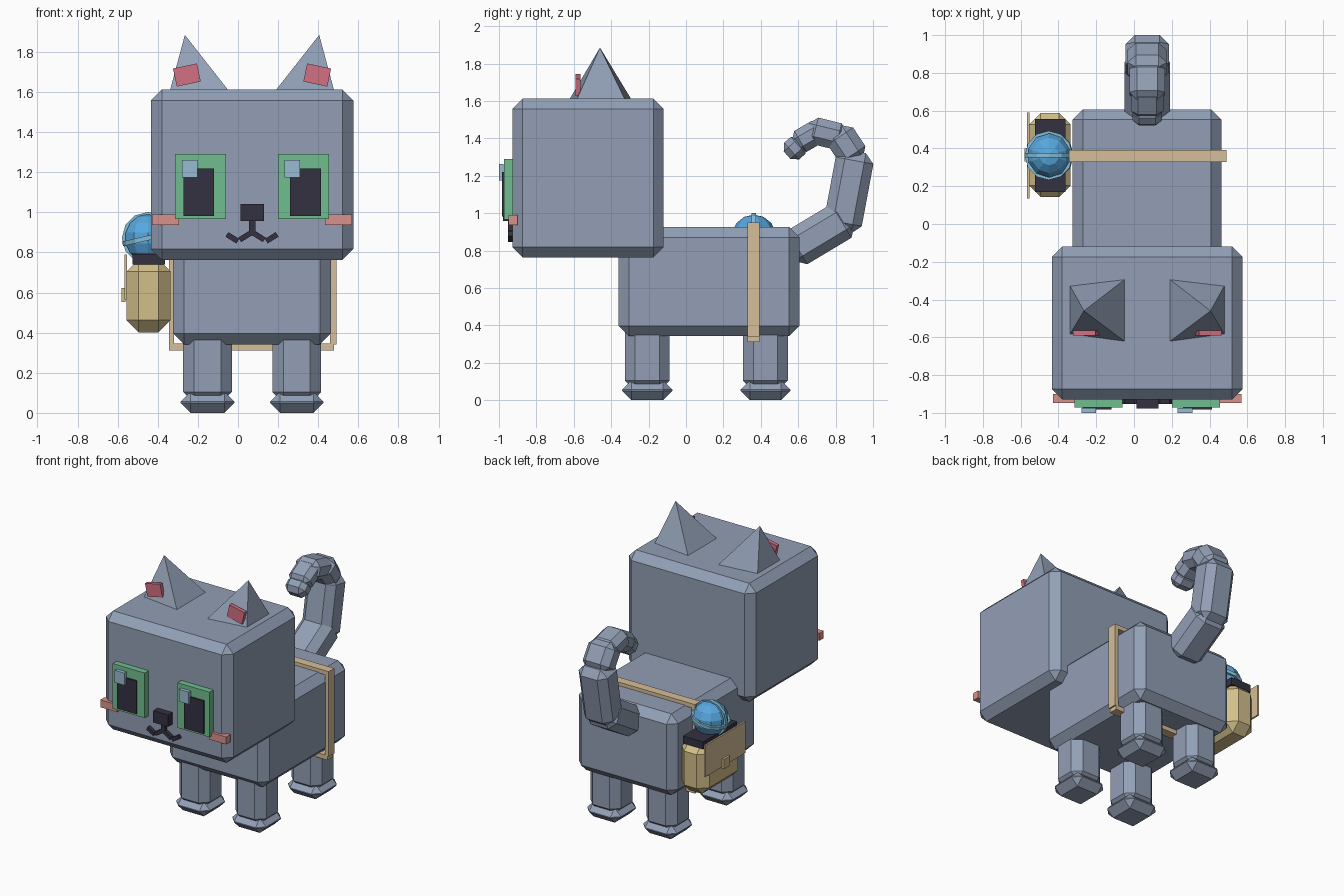
import bpy, bmesh, math
from mathutils import Matrix, Vector

if "Cube" in bpy.data.objects:
    bpy.data.objects.remove(bpy.data.objects["Cube"])


def material(name, r, g, b):
    lin = [((c / 255 + 0.055) / 1.055) ** 2.4 for c in (r, g, b)]
    m = bpy.data.materials.new(name)
    m.diffuse_color = (*lin, 1)
    m.use_nodes = True
    m.node_tree.nodes["Principled BSDF"].inputs["Base Color"].default_value = m.diffuse_color
    return m


GREY = material("blue_grey_fur", 146, 159, 181)
GREEN = material("eye_green", 112, 190, 142)
DARK = material("dark_charcoal", 52, 49, 64)
SHINE = material("pale_blue", 152, 188, 212)
EAR = material("ear_pink", 210, 112, 130)
CHEEK = material("cheek_pink", 217, 146, 140)
TAN = material("strap_tan", 214, 190, 152)
KHAKI = material("bag_khaki", 210, 191, 138)
BLUE = material("orb_blue", 88, 168, 224)
RING = material("ring_blue", 135, 190, 215)
MID = 0.07  # symmetry plane of the animal


def finish(name, bm, mat, matrix=None):
    if matrix:
        bm.transform(matrix)
    bmesh.ops.recalc_face_normals(bm, faces=bm.faces[:])
    me = bpy.data.meshes.new(name)
    bm.to_mesh(me)
    bm.free()
    me.materials.append(mat)
    ob = bpy.data.objects.new(name, me)
    bpy.context.collection.objects.link(ob)
    return ob


def block(name, size, matrix, mat, bevel=0):
    """Box with an optional single flat chamfer."""
    bm = bmesh.new()
    bmesh.ops.create_cube(bm, size=1)
    bmesh.ops.scale(bm, vec=size, verts=bm.verts[:])
    if bevel:
        bmesh.ops.bevel(bm, geom=bm.edges[:], offset=bevel, segments=1,
                        profile=0.5, affect='EDGES', clamp_overlap=True)
    return finish(name, bm, mat, matrix)


def span(name, x, y, z, mat, bevel=0):
    """Box given by its range on each axis."""
    lo, hi = Vector((x[0], y[0], z[0])), Vector((x[1], y[1], z[1]))
    return block(name, hi - lo, Matrix.Translation((lo + hi) / 2), mat, bevel)


# Head and body
span("head", (-0.435, 0.575), (-0.928, -0.12), (0.763, 1.613), GREY, 0.055)
span("body", (-0.325, 0.463), (-0.36, 0.607), (0.342, 0.925), GREY, 0.055)

# Legs and feet
for side, x in (("left", -0.152), ("right", 0.293)):
    for end, y in (("front", -0.207), ("back", 0.425)):
        span(f"{end}_{side}_leg", (x - 0.122, x + 0.122), (y - 0.12, y + 0.12),
             (0.05, 0.42), GREY, 0.055)
        span(f"{end}_{side}_foot", (x - 0.134, x + 0.134), (y - 0.134, y + 0.134),
             (0, 0.106), GREY, 0.05)

for s, side in ((-1, "left"), (1, "right")):
    # Ear: leaning four-sided pyramid
    bm = bmesh.new()
    base = [bm.verts.new((MID + s * x, y, 1.605)) for x, y in
            ((0.115, -0.29), (0.115, -0.625), (0.41, -0.585), (0.41, -0.325))]
    tip = bm.verts.new((MID + s * 0.335, -0.46, 1.885))
    bm.faces.new(base)
    for i in range(4):
        bm.faces.new((base[i], base[(i + 1) % 4], tip))
    finish(f"{side}_ear", bm, GREY)
    block(f"{side}_inner_ear", (0.122, 0.027, 0.092),
          Matrix.Translation((MID + s * 0.325, -0.578, 1.685))
          @ Matrix.Rotation(s * math.radians(12), 4, 'Y'), EAR)
    # Eye, pupil, highlight
    c = MID + s * 0.257
    span(f"{side}_eye", (c - 0.127, c + 0.127), (-0.972, -0.92), (0.967, 1.29), GREEN)
    c = MID + s * 0.266
    span(f"{side}_pupil", (c - 0.077, c + 0.077), (-0.983, -0.96), (0.983, 1.22), DARK)
    c = MID + s * 0.255 + (0.074 if s < 0 else 0) - 0.055 - (0.074 if s < 0 else 0)
    span(f"{side}_eye_shine", (c - 0.039, c + 0.039), (-1.0, -0.975), (1.174, 1.262), SHINE)
    # Cheek
    c = MID + s * 0.432
    span(f"{side}_cheek", (c - 0.067, c + 0.067), (-0.948, -0.9), (0.937, 0.99), CHEEK)
    # Two short strokes of the mouth on each side
    for part, dx, z, tilt in (("inner", 0.034, 0.88, 32), ("outer", 0.098, 0.873, -32)):
        block(f"{side}_{part}_mouth", (0.064, 0.03, 0.027),
              Matrix.Translation((MID + s * dx, -0.937, z))
              @ Matrix.Rotation(s * math.radians(tilt), 4, 'Y'), DARK)

# Nose and mouth stem
span("nose", (0.012, 0.13), (-0.978, -0.92), (0.957, 1.042), DARK)
span("mouth_stem", (0.055, 0.088), (-0.952, -0.92), (0.885, 0.965), DARK)

# Tail: chamfered segments following a hook in the yz plane
TAIL = [((0.55, 0.79), (0.875, 0.985), 0.24, 0.21),
        ((0.83, 0.90), (0.91, 1.33), 0.23, 0.205),
        ((0.915, 1.275), (0.80, 1.45), 0.21, 0.165),
        ((0.855, 1.40), (0.65, 1.45), 0.19, 0.145),
        ((0.735, 1.455), (0.58, 1.365), 0.17, 0.13),
        ((0.625, 1.385), (0.54, 1.31), 0.155, 0.12)]
for i, (a, b, wide, deep) in enumerate(TAIL):
    dy, dz = b[0] - a[0], b[1] - a[1]
    block(f"tail_segment_{i + 1}", (wide, deep, math.hypot(dy, dz)),
          Matrix.Translation((MID, (a[0] + b[0]) / 2, (a[1] + b[1]) / 2))
          @ Matrix.Rotation(-math.atan2(dy, dz), 4, 'X'), GREY, 0.052 * wide / 0.24)

# Strap around the body
SY = (0.328, 0.392)
span("strap_top", (-0.345, 0.49), SY, (0.92, 0.95), TAN)
span("strap_bottom", (-0.34, 0.48), SY, (0.312, 0.345), TAN)
span("strap_right", (0.46, 0.49), SY, (0.34, 0.95), TAN)
span("strap_left", (-0.345, -0.32), SY, (0.312, 0.95), TAN)

# Side bag
span("bag", (-0.555, -0.336), (0.143, 0.587), (0.402, 0.765), KHAKI, 0.06)
span("bag_opening", (-0.525, -0.363), (0.17, 0.555), (0.74, 0.793), DARK)
span("bag_flap", (-0.566, -0.554), (0.135, 0.59), (0.565, 0.79), TAN)
span("bag_clasp", (-0.581, -0.56), (0.33, 0.4), (0.553, 0.623), KHAKI)

# Orb with two crossing rings
ORB = Matrix.Translation((-0.449, 0.363, 0.872))
bm = bmesh.new()
bmesh.ops.create_uvsphere(bm, u_segments=10, v_segments=7, radius=0.12)
finish("orb", bm, BLUE, ORB)


def ring(name, rotation):
    bm = bmesh.new()
    n, loops = 12, []
    for i in range(n):
        t = 2 * math.pi * i / n
        loops.append([bm.verts.new((r * math.cos(t), r * math.sin(t), z)) for r, z in
                      ((0.108, -0.012), (0.13, -0.012), (0.13, 0.012), (0.108, 0.012))])
    for i in range(n):
        p, q = loops[i], loops[(i + 1) % n]
        for k in range(4):
            bm.faces.new((p[k], q[k], q[(k + 1) % 4], p[(k + 1) % 4]))
    finish(name, bm, RING, ORB @ rotation)


ring("orb_upright_ring", Matrix.Rotation(math.pi / 2, 4, 'X'))
ring("orb_level_ring", Matrix.Rotation(math.radians(-13), 4, 'Y'))
